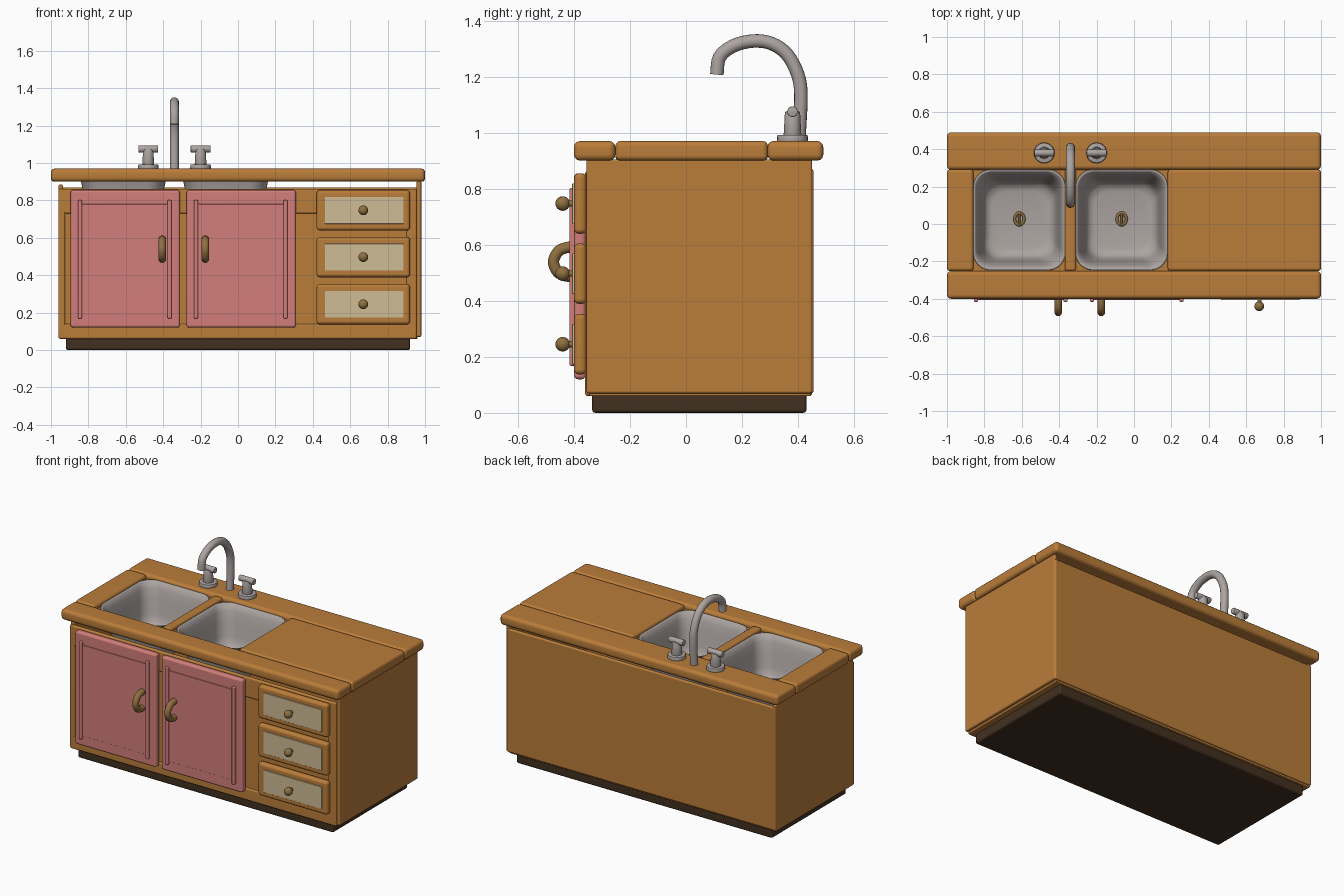
import bpy, bmesh, math
from mathutils import Vector, Matrix

if "Cube" in bpy.data.objects:
    bpy.data.objects.remove(bpy.data.objects["Cube"])


def material(name, rgb):
    m = bpy.data.materials.new(name)
    lin = [(c / 255 / 12.92) if c < 11 else ((c / 255 + 0.055) / 1.055) ** 2.4 for c in rgb]
    m.diffuse_color = (*lin, 1)
    m.use_nodes = True
    m.node_tree.nodes["Principled BSDF"].inputs["Base Color"].default_value = m.diffuse_color
    return m


WOOD = material("warm_wood", (186, 125, 58))
PINK = material("pink_paint", (210, 126, 122))
CREAM = material("cream_panel", (207, 188, 150))
STEEL = material("steel", (172, 164, 161))
BRASS = material("aged_brass", (144, 112, 64))
DARK = material("dark_plinth", (66, 48, 32))


def finish(bm, name, mat, angle=40, weighted=False):
    bmesh.ops.recalc_face_normals(bm, faces=bm.faces)
    me = bpy.data.meshes.new(name)
    bm.to_mesh(me)
    bm.free()
    me.materials.append(mat)
    ob = bpy.data.objects.new(name, me)
    bpy.context.collection.objects.link(ob)
    bpy.ops.object.select_all(action='DESELECT')
    ob.select_set(True)
    bpy.context.view_layer.objects.active = ob
    bpy.ops.object.shade_smooth_by_angle(angle=math.radians(angle))
    if weighted:
        ob.modifiers.new("flat_faces", 'WEIGHTED_NORMAL').keep_sharp = True
    return ob


def box(name, mat, x, y, z, bevel=0.01):
    bm = bmesh.new()
    bmesh.ops.create_cube(bm, size=1)
    for v in bm.verts:
        v.co = [(lo + hi) / 2 + c * (hi - lo) for c, (lo, hi) in zip(v.co, (x, y, z))]
    if bevel:
        bmesh.ops.bevel(bm, geom=bm.edges[:], offset=bevel, segments=3, profile=0.5, affect='EDGES')
    return finish(bm, name, mat, weighted=True)


def cylinder(name, mat, centre, r1, r2, depth, axis='Z', bevel=0.004):
    bm = bmesh.new()
    bmesh.ops.create_cone(bm, cap_ends=True, segments=24, radius1=r1, radius2=r2, depth=depth)
    rims = [e for e in bm.edges if any(len(f.verts) > 4 for f in e.link_faces)]
    bmesh.ops.bevel(bm, geom=rims, offset=bevel, segments=2, profile=0.5, affect='EDGES')
    rot = Matrix.Rotation(math.pi / 2, 4, {'X': 'Y', 'Y': 'X', 'Z': 'Z'}[axis])
    bmesh.ops.transform(bm, matrix=Matrix.Translation(centre) @ rot, verts=bm.verts)
    return finish(bm, name, mat)


def rounded_loop(hx, hy, r, z, cx, cy, n=8):
    pts = []
    for k, (sx, sy) in enumerate(((1, 1), (-1, 1), (-1, -1), (1, -1))):
        for i in range(n + 1):
            a = (k + i / n) * math.pi / 2
            pts.append(Vector((cx + sx * (hx - r) + r * math.cos(a),
                               cy + sy * (hy - r) + r * math.sin(a), z)))
    return pts


def loft(name, mat, loops, cap=False, thickness=0.0):
    bm = bmesh.new()
    rings = [[bm.verts.new(p) for p in lp] for lp in loops]
    for a, b in zip(rings, rings[1:]):
        for i in range(len(a)):
            j = (i + 1) % len(a)
            bm.faces.new((a[i], a[j], b[j], b[i]))
    if cap:
        bm.faces.new(rings[-1])
    ob = finish(bm, name, mat, 50)
    if thickness:
        s = ob.modifiers.new("thickness", 'SOLIDIFY')
        s.thickness, s.offset = thickness, 0
    return ob


def tube(name, mat, x, path, radius):
    # swept round tube along a smooth path in the y-z plane
    pts = [Vector((x, y, z)) for y, z in path]
    ext = [2 * pts[0] - pts[1]] + pts + [2 * pts[-1] - pts[-2]]
    line = []
    for i in range(1, len(ext) - 2):
        p0, p1, p2, p3 = ext[i - 1:i + 3]
        for s in range(4):
            t = s / 4
            line.append(0.5 * (2 * p1 + (p2 - p0) * t + (2 * p0 - 5 * p1 + 4 * p2 - p3) * t * t
                               + (3 * p1 - p0 - 3 * p2 + p3) * t ** 3))
    line.append(pts[-1])
    side, loops = Vector((1, 0, 0)), []
    for i, p in enumerate(line):
        d = (line[min(i + 1, len(line) - 1)] - line[max(i - 1, 0)]).normalized()
        up = d.cross(side)
        loops.append([p + radius * (math.cos(a) * side + math.sin(a) * up)
                      for a in (2 * math.pi * k / 16 for k in range(16))])
    return loft(name, mat, loops, cap=True)


# cabinet carcass and plinth
box("plinth", DARK, (-0.92, 0.92), (-0.335, 0.43), (0, 0.07), 0.012)
box("cabinet_floor", WOOD, (-0.955, 0.96), (-0.345, 0.445), (0.06, 0.085), 0.005)
box("left_side_panel", WOOD, (-0.96, -0.935), (-0.35, 0.45), (0.06, 0.885))
box("right_side_panel", WOOD, (0.955, 0.98), (-0.355, 0.45), (0.07, 0.905), 0.008)
box("back_panel", WOOD, (-0.96, 0.975), (0.43, 0.455), (0.07, 0.87), 0.008)
box("front_panel", WOOD, (-0.945, 0.945), (-0.35, -0.335), (0.08, 0.85), 0)

# face frame
box("bottom_rail", WOOD, (-0.96, 0.955), (-0.36, -0.335), (0.06, 0.14))
box("top_rail", WOOD, (-0.96, 0.955), (-0.36, -0.335), (0.73, 0.862))
box("left_stile", WOOD, (-0.96, -0.925), (-0.36, -0.335), (0.08, 0.862), 0.008)
box("right_stile", WOOD, (0.9, 0.955), (-0.36, -0.335), (0.08, 0.862), 0.008)

# countertop boards around the two basins
box("counter_front_board", WOOD, (-1, 1), (-0.4, -0.252), (0.9, 0.97), 0.022)
box("counter_back_board", WOOD, (-1, 1), (0.29, 0.49), (0.9, 0.97), 0.022)
box("counter_left_board", WOOD, (-1, -0.858), (-0.252, 0.292), (0.9, 0.97), 0.018)
box("counter_right_board", WOOD, (0.18, 1), (-0.252, 0.292), (0.9, 0.97), 0.018)
box("counter_divider", WOOD, (-0.37, -0.31), (-0.252, 0.292), (0.9, 0.967), 0.015)

# basins, their wooden surrounds and drains
for side, cx in (("left", -0.613), ("right", -0.066)):
    cy = 0.022
    loft(side + "_sink_surround", WOOD,
         [rounded_loop(0.25, 0.28, 0.002, 0.94, cx, cy), rounded_loop(0.243, 0.266, 0.085, 0.94, cx, cy)])
    profile = ((0, 0.95), (0.008, 0.945), (0.02, 0.91), (0.032, 0.85), (0.045, 0.76),
               (0.054, 0.72), (0.07, 0.695), (0.095, 0.685))
    loft(side + "_basin", STEEL,
         [rounded_loop(0.245 - d, 0.268 - d * 1.2, 0.09, z, cx, cy) for d, z in profile],
         cap=True, thickness=0.006)
    ring = [[Vector((cx + (0.025 + 0.008 * math.cos(b)) * math.cos(a),
                     cy + 0.005 + (0.032 + 0.008 * math.cos(b)) * math.sin(a),
                     0.692 + 0.008 * math.sin(b)))
             for a in (2 * math.pi * i / 24 for i in range(24))]
            for b in (2 * math.pi * k / 8 for k in range(9))]
    loft(side + "_drain_ring", BRASS, ring)
    box(side + "_drain_bar", BRASS, (cx - 0.006, cx + 0.006), (cy - 0.025, cy + 0.035), (0.686, 0.7), 0.003)

# faucet spout and taps
tube("faucet_spout", STEEL, -0.34,
     [(0.4, 0.95), (0.406, 1.03), (0.41, 1.14), (0.398, 1.21), (0.36, 1.28), (0.305, 1.318),
      (0.24, 1.327), (0.17, 1.31), (0.12, 1.27), (0.11, 1.207)], 0.024)
for side, x in (("left", -0.48), ("right", -0.2)):
    cylinder(side + "_tap_base", STEEL, (x, 0.38, 0.979), 0.056, 0.054, 0.026)
    cylinder(side + "_tap_stem", STEEL, (x, 0.38, 1.03), 0.032, 0.027, 0.09)
    cylinder(side + "_tap_bar", STEEL, (x, 0.38, 1.075), 0.019, 0.019, 0.106, 'X')

# doors with centre panels, trim strips and arched pulls
for side, x0, hx in (("left", -0.895, -0.405), ("right", -0.275, -0.175)):
    x1 = x0 + 0.585
    box(side + "_door", PINK, (x0, x1), (-0.4, -0.358), (0.12, 0.855), 0.014)
    box(side + "_door_panel", PINK, (x0 + 0.055, x1 - 0.065), (-0.405, -0.39), (0.19, 0.78), 0.002)
    for edge, sx in (("outer", x0 + 0.05), ("inner", x1 - 0.056)):
        box(f"{side}_door_{edge}_strip", PINK, (sx - 0.011, sx + 0.011), (-0.416, -0.39), (0.168, 0.802), 0.006)
    tube(side + "_door_pull", BRASS, hx,
         [(-0.395, 0.592), (-0.425, 0.59), (-0.455, 0.577), (-0.473, 0.54),
          (-0.458, 0.503), (-0.43, 0.489), (-0.395, 0.487)], 0.02)

# drawers with cream insets and round knobs
for name, z in (("top", 0.747), ("middle", 0.497), ("bottom", 0.245)):
    box(name + "_drawer", WOOD, (0.42, 0.92), (-0.4, -0.355), (z - 0.108, z + 0.108), 0.018)
    box(name + "_drawer_inset", CREAM, (0.465, 0.885), (-0.406, -0.398), (z - 0.072, z + 0.072), 0.002)
    cylinder(name + "_knob_stem", BRASS, (0.67, -0.415, z), 0.011, 0.011, 0.04, 'Y', 0.001)
    bm = bmesh.new()
    bmesh.ops.create_uvsphere(bm, u_segments=20, v_segments=12, radius=0.026)
    bmesh.ops.translate(bm, verts=bm.verts, vec=(0.67, -0.44, z))
    finish(bm, name + "_knob", BRASS)
